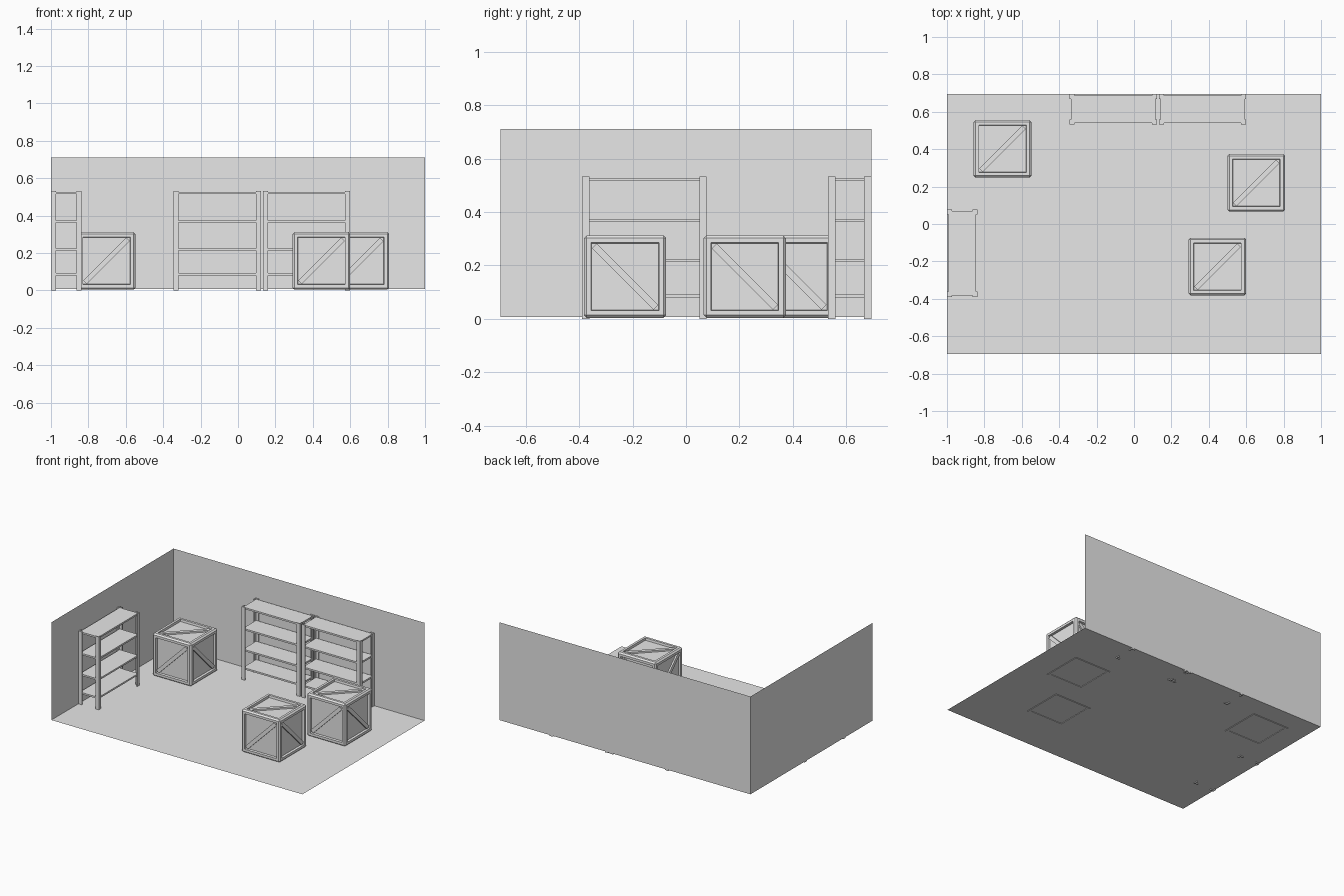
import bpy, bmesh
from math import pi
from mathutils import Matrix, Vector

if "Cube" in bpy.data.objects:
    bpy.data.objects.remove(bpy.data.objects["Cube"], do_unlink=True)

grey = bpy.data.materials.new("plain_grey")
grey.use_nodes = True
grey.diffuse_color = (0.8, 0.8, 0.8, 1)
grey.node_tree.nodes["Principled BSDF"].inputs["Base Color"].default_value = (0.8, 0.8, 0.8, 1)

HALF_X, HALF_Y, FLOOR, TOP = 1.0, 0.695, 0.007, 0.711


def add_object(name, bm, location=(0, 0, 0), turn=0):
    bmesh.ops.recalc_face_normals(bm, faces=bm.faces)
    mesh = bpy.data.meshes.new(name)
    bm.to_mesh(mesh)
    bm.free()
    mesh.materials.append(grey)
    obj = bpy.data.objects.new(name, mesh)
    obj.location = location
    obj.rotation_euler.z = turn
    bpy.context.collection.objects.link(obj)


def box(bm, low, high):
    low, high = Vector(low), Vector(high)
    matrix = Matrix.Translation((low + high) / 2) @ Matrix.Diagonal((*(high - low), 1))
    bmesh.ops.create_cube(bm, size=1, matrix=matrix)


def sheet(name, origin, side_a, side_b):
    bm = bmesh.new()
    o, a, b = Vector(origin), Vector(side_a), Vector(side_b)
    bm.faces.new([bm.verts.new(p) for p in (o, o + a, o + a + b, o + b)])
    mesh = bpy.data.meshes.new(name)
    bm.to_mesh(mesh)
    bm.free()
    mesh.materials.append(grey)
    bpy.context.collection.objects.link(bpy.data.objects.new(name, mesh))


# Room: floor and two walls
width, depth, height = (2 * HALF_X, 0, 0), (0, 2 * HALF_Y, 0), (0, 0, TOP - FLOOR)
sheet("floor", (-HALF_X, -HALF_Y, FLOOR), width, depth)
sheet("back_wall", (-HALF_X, HALF_Y, FLOOR), width, height)
sheet("right_wall", (-HALF_X, -HALF_Y, FLOOR), depth, height)

# Entrance mat on the floor
sheet("floor_mat", (-0.16, -HALF_Y, FLOOR + 0.003), (0.288, 0, 0), (0, 0.285, 0))


# Shelving: four angle-iron posts holding four boards
def shelf(name, location, turn=0):
    w, d, flange, thick = 0.233, 0.081, 0.027, 0.007
    bm = bmesh.new()
    for sx in (-1, 1):
        for sy in (-1, 1):
            # Each post is an L of two flanges
            for fx, fy in ((flange, thick), (thick, flange)):
                xs = sorted((sx * w, sx * (w - fx)))
                ys = sorted((sy * d, sy * (d - fy)))
                box(bm, (xs[0], ys[0], 0), (xs[1], ys[1], 0.532))
    for z in (0.092, 0.224, 0.374, 0.527):
        box(bm, (thick - w, thick - d, z - 0.012), (w - thick, d - thick, z))
    add_object(name, bm, location, turn)


shelf("back_shelf_right", (-0.111, 0.613, 0))
shelf("back_shelf_left", (0.367, 0.613, 0))
shelf("side_shelf", (-0.918, -0.156, 0), pi / 2)


# Crates: bevelled cube with sunken panels and a diagonal brace on each side
def crate(name, x, y):
    size, recess = 0.308, 0.016
    bm = bmesh.new()
    bmesh.ops.create_cube(bm, size=size)
    bmesh.ops.bevel(bm, geom=bm.edges[:], offset=0.01, segments=1, affect='EDGES')
    sides = [f for f in bm.faces if max(abs(c) for c in f.normal) > 0.99]
    bmesh.ops.inset_individual(bm, faces=sides, thickness=0.024)
    bmesh.ops.inset_individual(bm, faces=sides, thickness=0.003, depth=-recess)
    brace = Matrix.Rotation(pi / 4, 4, 'Z') @ Matrix.Diagonal((0.325, 0.026, 0.012, 1))
    for facing in (Matrix(), Matrix.Rotation(pi / 2, 4, 'X'), Matrix.Rotation(pi / 2, 4, 'Y')):
        for sign in (-1, 1):
            offset = Matrix.Translation((0, 0, sign * (size / 2 - recess + 0.005)))
            bmesh.ops.create_cube(bm, size=1, matrix=facing @ offset @ brace)
    add_object(name, bm, (x, y, 0.004 + size / 2))


crate("crate_back", -0.703, 0.402)
crate("crate_middle", 0.654, 0.220)
crate("crate_front", 0.446, -0.228)
